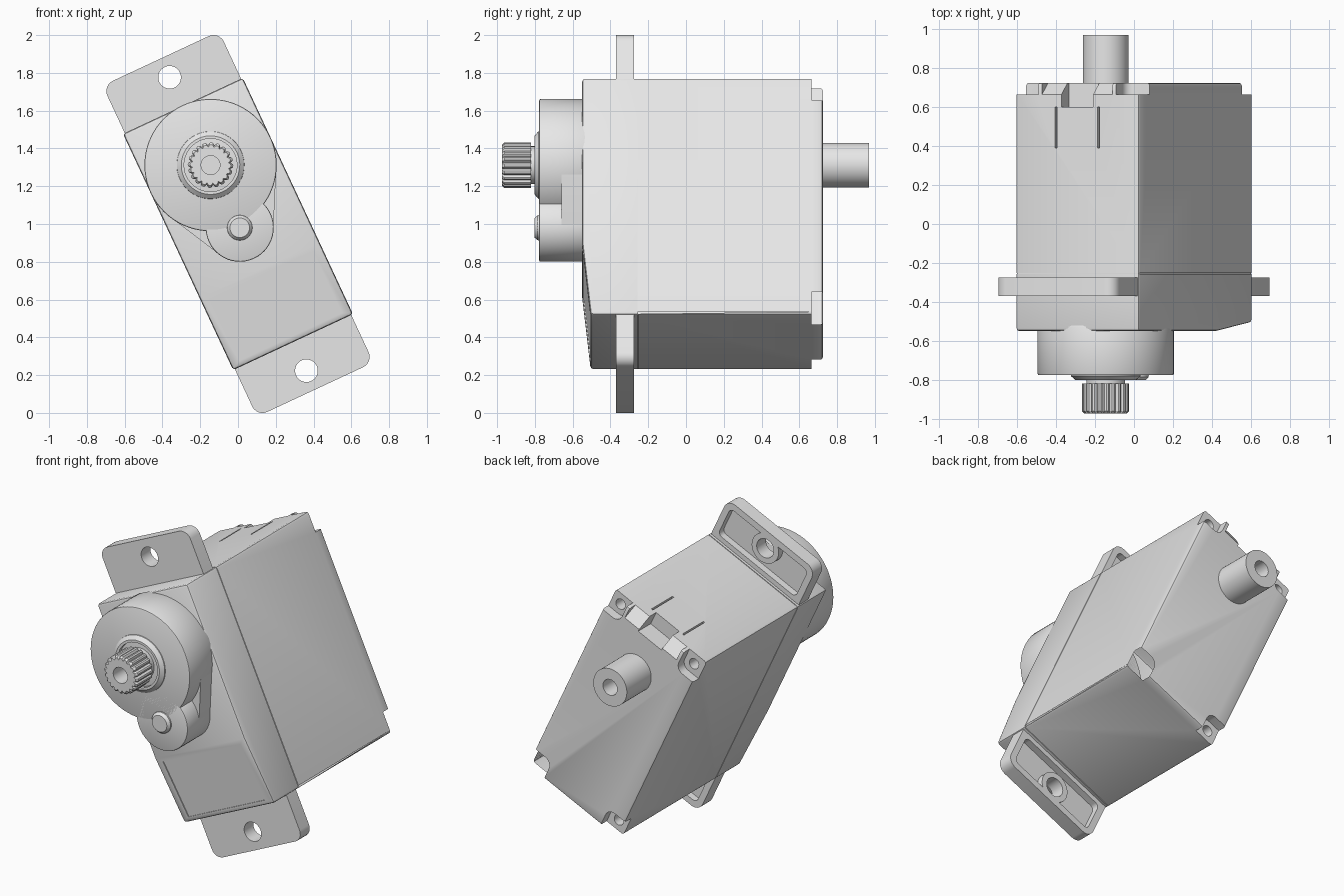
import bpy, bmesh, math
from mathutils import Matrix, Vector

cube = bpy.data.objects.get("Cube")
if cube:
    bpy.data.objects.remove(cube, do_unlink=True)

grey = bpy.data.materials.new("plain_grey")
grey.use_nodes = True
grey.diffuse_color = (0.8, 0.8, 0.8, 1)
grey.node_tree.nodes["Principled BSDF"].inputs["Base Color"].default_value = (0.8, 0.8, 0.8, 1)

parts = []
SHAFT_Z = 0.344     # output axis, measured along the case
PINION_Z = -0.022   # small gear axis


def make(name, bm, keep=True):
    bmesh.ops.remove_doubles(bm, verts=bm.verts, dist=1e-5)
    bmesh.ops.recalc_face_normals(bm, faces=bm.faces)
    mesh = bpy.data.meshes.new(name)
    bm.to_mesh(mesh)
    bm.free()
    obj = bpy.data.objects.new(name, mesh)
    bpy.context.scene.collection.objects.link(obj)
    if keep:
        mesh.materials.append(grey)
        parts.append(obj)
    else:
        obj.hide_render = True
    return obj


def extrude(name, points, move, keep=True):
    bm = bmesh.new()
    face = bm.faces.new([bm.verts.new(p) for p in points])
    res = bmesh.ops.extrude_face_region(bm, geom=[face])
    verts = [g for g in res["geom"] if isinstance(g, bmesh.types.BMVert)]
    bmesh.ops.translate(bm, verts=verts, vec=Vector(move))
    return make(name, bm, keep)


def prism(name, outline, y0, y1, keep=True):
    """Front outline (x, z) pushed from y0 to y1."""
    return extrude(name, [(x, y0, z) for x, z in outline], (0, y1 - y0, 0), keep)


def side_prism(name, profile, half, keep=True):
    """Side profile (y, z) pushed across the width."""
    return extrude(name, [(-half, y, z) for y, z in profile], (2 * half, 0, 0), keep)


def arc(cx, cz, r, start, end, n):
    angles = [math.radians(start + (end - start) * i / n) for i in range(n + 1)]
    return [(cx + r * math.cos(a), cz + r * math.sin(a)) for a in angles]


def disc(cx, cz, r, n=48):
    return arc(cx, cz, r, 0, 360, n)[:-1]


def rounded(x0, x1, z0, z1, r):
    corners = [(x1 - r, z1 - r), (x0 + r, z1 - r), (x0 + r, z0 + r), (x1 - r, z0 + r)]
    out = []
    for i, (cx, cz) in enumerate(corners):
        out += arc(cx, cz, r, 90 * i, 90 * i + 90, 6)
    return out


def box(name, x, y, z, keep=False):
    return prism(name, [(x[0], z[0]), (x[1], z[0]), (x[1], z[1]), (x[0], z[1])], y[0], y[1], keep)


def lathe(name, profile, cz, n=48):
    """Closed (radius, y) profile turned around the y direction."""
    bm = bmesh.new()
    verts = [bm.verts.new((r, y, cz)) for r, y in profile]
    edges = [bm.edges.new((verts[i - 1], verts[i])) for i in range(len(verts))]
    bmesh.ops.spin(bm, geom=verts + edges, cent=(0, 0, cz), axis=(0, 1, 0),
                   angle=math.tau, steps=n, use_merge=True)
    return make(name, bm)


def bake(obj):
    dg = bpy.context.evaluated_depsgraph_get()
    mesh = bpy.data.meshes.new_from_object(obj.evaluated_get(dg))
    obj.modifiers.clear()
    obj.data = mesh


def bevel(obj, width, segments=2):
    mod = obj.modifiers.new("bevel", "BEVEL")
    mod.width, mod.segments = width, segments
    mod.limit_method, mod.angle_limit = "ANGLE", math.radians(40)
    bake(obj)


def cut(obj, cutters):
    for c in cutters:
        mod = obj.modifiers.new("cut", "BOOLEAN")
        mod.operation, mod.solver, mod.object = "DIFFERENCE", "EXACT", c
        bake(obj)
        bpy.data.objects.remove(c, do_unlink=True)


# Case with the sloped lower front
case = side_prism("case", [(-0.55, 0.69), (0.725, 0.69), (0.725, -0.69),
                           (-0.505, -0.69), (-0.55, -0.27)], 0.35)
bevel(case, 0.015)
cutters = []
# Recessed label area, cable ramp and cable notch
cutters.append(side_prism("label_cut", [(-0.541, -0.3), (-0.502, -0.66),
                                        (-0.6, -0.66), (-0.6, -0.3)], 0.3, False))
cutters.append(side_prism("ramp_cut", [(0.665, 0.69), (0.665, 0.75), (0.8, 0.75),
                                       (0.8, 0.52)], 0.2, False))
cutters.append(box("cable_cut", (-0.09, 0.09), (0.6, 0.8), (0.6, 0.75)))
for s in (-1, 1):
    # Latch slits beside the cable, and the seam around the case
    cutters.append(box("slit_cut", (s * 0.12 - 0.005, s * 0.12 + 0.005), (0.39, 0.6), (0.65, 0.75)))
    seam = (-0.258, -0.253)
    cutters.append(box("seam_cut", sorted((s * 0.345, s * 0.4)), seam, (-0.75, 0.75)))
    cutters.append(box("seam_cut", (-0.4, 0.4), seam, sorted((s * 0.685, s * 0.75))))
    # Screw seats in the rear corners
    for t in (-1, 1):
        seat = [(s * x, t * z) for x, z in rounded(0.22, 0.5, 0.56, 0.85, 0.05)]
        cutters.append(prism("seat_cut", seat, 0.665, 0.8, False))
        cutters.append(prism("screw_cut", disc(s * 0.285, t * 0.625, 0.033, 24), 0.58, 0.8, False))
cut(case, cutters)

# Mounting tabs: rounded plate, rear pocket, boss and screw hole
for side, turn in (("upper", 0), ("lower", math.pi)):
    plate = [(0.34, 0.66)] + arc(0.28, 0.907, 0.06, 0, 90, 6) \
        + arc(-0.28, 0.907, 0.06, 90, 180, 6) + [(-0.34, 0.66)]
    tab = prism(side + "_mounting_tab", plate, -0.37, -0.275)
    cut(tab, [prism("pocket_cut", rounded(-0.3, 0.3, 0.72, 0.927, 0.03), -0.32, -0.2, False),
              prism("hole_cut", disc(0, 0.857, 0.06), -0.5, -0.1, False)])
    boss = lathe(side + "_tab_boss", [(0.06, -0.33), (0.095, -0.33), (0.095, -0.278), (0.06, -0.278)], 0.857)
    for obj in (tab, boss):
        obj.data.transform(Matrix.Rotation(turn, 4, "Y"))

# Gear housing: low web, large drum and small drum
R, r = 0.35, 0.18
tilt = math.degrees(math.acos((R - r) / (SHAFT_Z - PINION_Z)))
web = arc(0, SHAFT_Z, R - 0.002, -90 + tilt, 270 - tilt, 48) \
    + arc(0, PINION_Z, r - 0.002, 270 - tilt, 270 + tilt, 24)
prism("gear_web", web, -0.52, -0.66)
bevel(prism("large_gear_drum", disc(0, SHAFT_Z, R, 72), -0.52, -0.777), 0.008)
bevel(prism("small_gear_drum", disc(0, PINION_Z, r, 48), -0.52, -0.777), 0.008)
# Short neck that fills the corner between the drums
prism("drum_neck", [(-0.15, 0.08), (-0.13, 0.055), (-0.15, 0.0),
                    (0.15, 0.0), (0.13, 0.055), (0.15, 0.08)], -0.52, -0.775)

# Raised collar and pinion button
lathe("shaft_collar", [(0.14, -0.76), (0.182, -0.76), (0.178, -0.782),
                       (0.155, -0.802), (0.14, -0.802)], SHAFT_Z)
lathe("pinion_button", [(0, -0.76), (0.068, -0.76), (0.066, -0.785), (0.052, -0.802), (0, -0.802)],
      PINION_Z)

# Splined output shaft
lathe("shaft_neck", [(0, -0.76), (0.1, -0.76), (0.1, -0.83), (0, -0.83)], SHAFT_Z)
teeth = 20
outline = []
for i in range(teeth):
    for frac, rad in ((0, 0.106), (0.25, 0.118), (0.5, 0.121), (0.75, 0.118)):
        a = math.tau * (i + frac) / teeth
        outline.append((rad * math.cos(a), SHAFT_Z + rad * math.sin(a)))
spline = prism("output_spline", outline, -0.82, -0.962)
# Chamfered tip on the spline
tip = [(x * 0.9, SHAFT_Z + (z - SHAFT_Z) * 0.9) for x, z in outline]
bm = bmesh.new()
front = [bm.verts.new((x, -0.974, z)) for x, z in tip]
back = [bm.verts.new((x, -0.962, z)) for x, z in outline]
for i in range(len(tip)):
    bm.faces.new((front[i - 1], front[i], back[i], back[i - 1]))
bm.faces.new(front)
bm.faces.new(back)
spline_tip = make("spline_tip", bm)
for obj in (spline, spline_tip):
    cut(obj, [prism("bore_cut", disc(0, SHAFT_Z, 0.05, 32), -0.86, -1.1, False)])

# Rear pivot post
lathe("rear_post", [(0, 0.7), (0.118, 0.7), (0.118, 0.97), (0.05, 0.97), (0.05, 0.85), (0, 0.85)], SHAFT_Z)

# Tilt the assembled unit and shade it
pose = Matrix.Translation((0, 0, 1)) @ Matrix.Rotation(math.radians(-25), 4, "Y")
bpy.ops.object.select_all(action="DESELECT")
for obj in parts:
    obj.data.transform(pose)
    obj.select_set(True)
bpy.context.view_layer.objects.active = case
bpy.ops.object.shade_smooth_by_angle(angle=math.radians(30))
